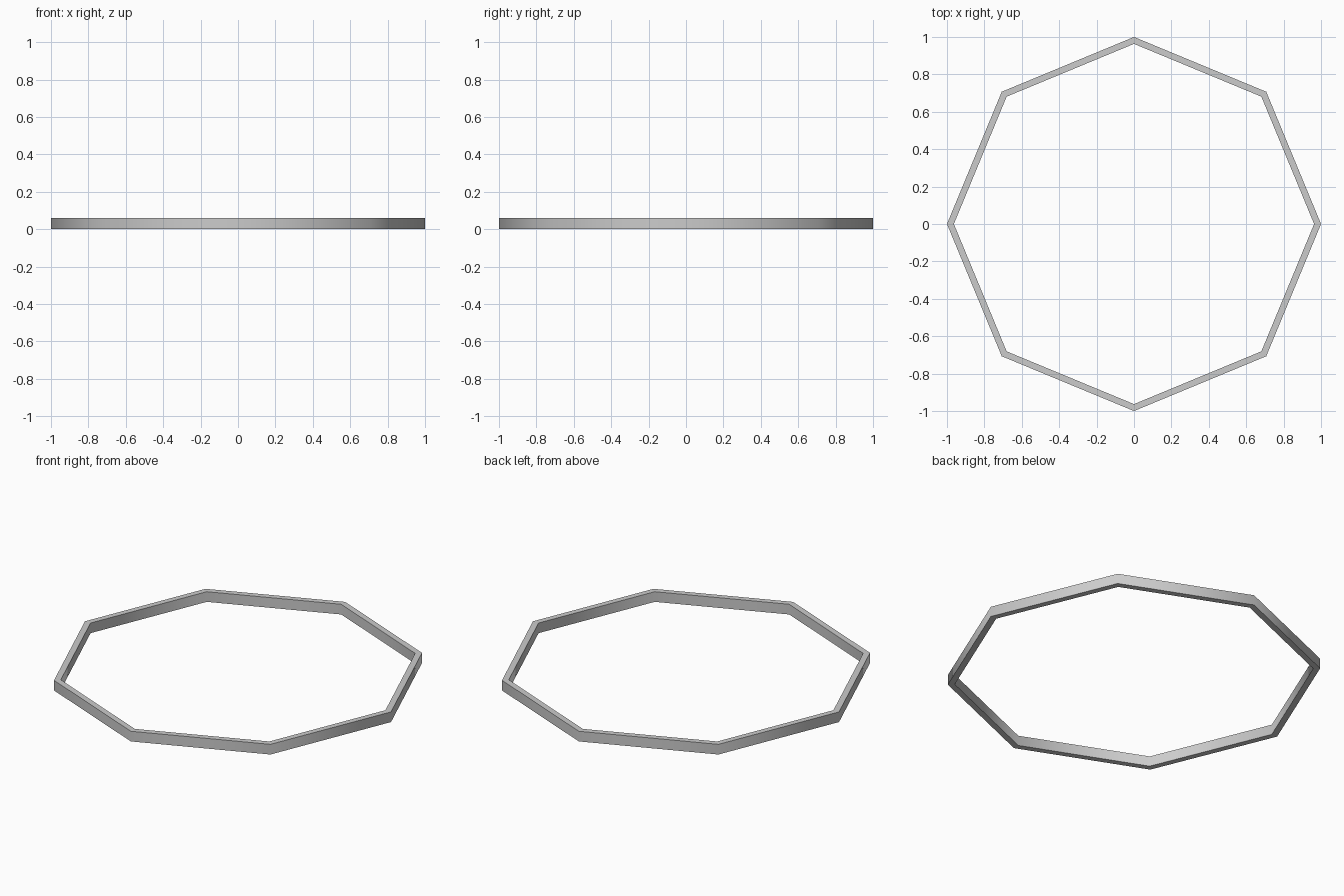
import bpy, bmesh, math

if "Cube" in bpy.data.objects:
    bpy.data.objects.remove(bpy.data.objects["Cube"])

SIDES = 8
OUTER, INNER, HEIGHT = 1.0, 0.963, 0.06


def ring(bm, radius, z):
    return [bm.verts.new((radius * math.cos(math.tau * i / SIDES),
                          radius * math.sin(math.tau * i / SIDES), z))
            for i in range(SIDES)]


# Octagonal band: four loops joined into outer wall, top, inner wall and bottom
bm = bmesh.new()
loops = [ring(bm, OUTER, 0), ring(bm, OUTER, HEIGHT),
         ring(bm, INNER, HEIGHT), ring(bm, INNER, 0)]
for k in range(4):
    a, b = loops[k], loops[(k + 1) % 4]
    for i in range(SIDES):
        j = (i + 1) % SIDES
        bm.faces.new((a[i], a[j], b[j], b[i]))
bmesh.ops.recalc_face_normals(bm, faces=bm.faces)

mesh = bpy.data.meshes.new("octagonal_ring")
bm.to_mesh(mesh)
bm.free()
obj = bpy.data.objects.new("octagonal_ring", mesh)
bpy.context.collection.objects.link(obj)

# Smooth walls, sharp rims
bpy.context.view_layer.objects.active = obj
obj.select_set(True)
bpy.ops.object.shade_smooth_by_angle(angle=math.radians(60))
